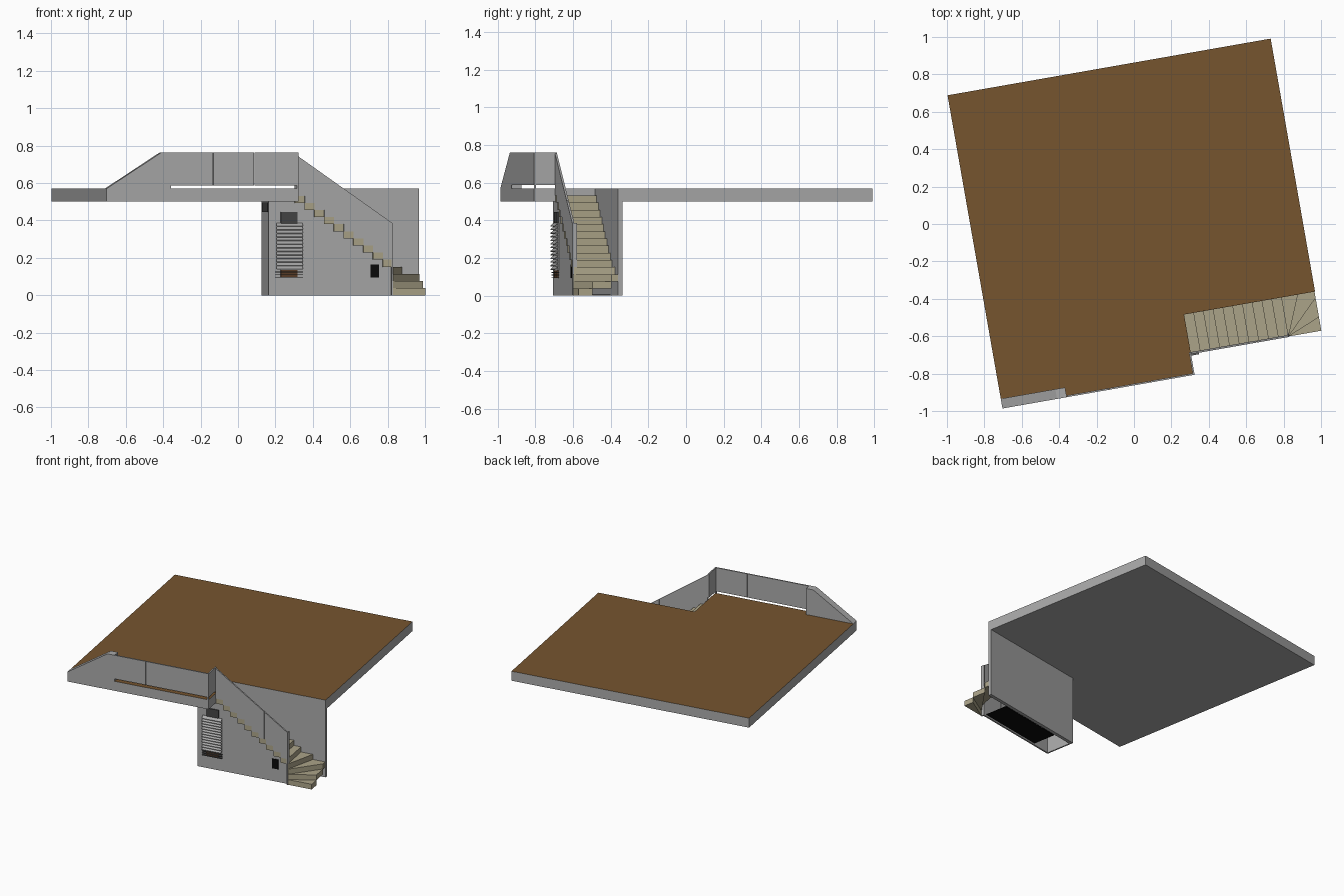
import bpy, bmesh, math

if "Cube" in bpy.data.objects:
    bpy.data.objects.remove(bpy.data.objects["Cube"], do_unlink=True)

TURN = math.radians(9.95)   # the whole building is turned on its plot


def material(name, rgb):
    m = bpy.data.materials.new(name)
    m.use_nodes = True
    m.diffuse_color = (*rgb, 1)
    m.node_tree.nodes["Principled BSDF"].inputs["Base Color"].default_value = (*rgb, 1)
    return m


GRAY = material("plaster gray", (0.40, 0.40, 0.40))
BROWN = material("floor brown", (0.18, 0.09, 0.028))
TAN = material("step tan", (0.41, 0.37, 0.25))
DARK = material("vent dark gray", (0.06, 0.06, 0.06))
BLACK = material("hatch black", (0.003, 0.003, 0.003))
RUST = material("vent brown", (0.10, 0.045, 0.02))


def prism(name, pts, lo, hi, mat, axis="z"):
    """Extrude an outline: along z from (x, y) points, along y from (x, z), along x from (y, z)."""
    place = {"z": lambda p, h: (p[0], p[1], h),
             "y": lambda p, h: (p[0], h, p[1]),
             "x": lambda p, h: (h, p[0], p[1])}[axis]
    bm = bmesh.new()
    low = [bm.verts.new(place(p, lo)) for p in pts]
    high = [bm.verts.new(place(p, hi)) for p in pts]
    bm.faces.new(low)
    bm.faces.new(high)
    n = len(pts)
    for i in range(n):
        j = (i + 1) % n
        bm.faces.new((low[i], low[j], high[j], high[i]))
    bmesh.ops.recalc_face_normals(bm, faces=bm.faces)
    mesh = bpy.data.meshes.new(name)
    bm.to_mesh(mesh)
    bm.free()
    mesh.materials.append(mat)
    ob = bpy.data.objects.new(name, mesh)
    ob.rotation_euler.z = TURN
    bpy.context.collection.objects.link(ob)
    return ob


def box(name, x, y, z, mat):
    return prism(name, [(x[0], y[0]), (x[1], y[0]), (x[1], y[1]), (x[0], y[1])], *z, mat)


# Main dimensions
LEFT, RIGHT, FRONT, BACK = -0.863, 0.891, -0.85, 0.85
NOTCH_X, NOTCH_Y = 0.18, -0.523
SLAB_LOW, SLAB_TOP, RAIL_TOP = 0.5, 0.57, 0.762
OUTER = -0.735
RUN, RISE, STEPS = 0.053, 0.038, 10
PIVOT_X = NOTCH_X + RUN * STEPS

# Floor slab with a stair notch, brown on top
slab = prism("floor_slab", [(LEFT, FRONT), (NOTCH_X, FRONT), (NOTCH_X, NOTCH_Y),
                            (RIGHT, NOTCH_Y), (RIGHT, BACK), (LEFT, BACK)],
             SLAB_LOW, SLAB_TOP, GRAY)
slab.data.materials.append(BROWN)
for f in slab.data.polygons:
    if f.normal.z > 0.9:
        f.material_index = 1

# Walls below the slab
box("back_wall", (0.04, RIGHT), (NOTCH_Y, -0.499), (0, SLAB_LOW), GRAY)
box("side_wall", (0.04, 0.05), (-0.72, NOTCH_Y), (0, SLAB_LOW), GRAY)
box("side_opening", (0.036, 0.041), (-0.712, -0.53), (0.445, 0.497), DARK)
box("under_stair_floor", (0.2, 0.7), (-0.7, -0.53), (0.001, 0.006), BLACK)


def stair_line(x0, x1, drop):
    """Zigzag along the step tops from x0 to x1, lowered by drop."""
    pts = []
    for k in range(STEPS):
        a, b = NOTCH_X + RUN * k, NOTCH_X + RUN * (k + 1)
        z = SLAB_TOP - RISE * (k + 1) - drop
        a, b = max(a, x0), min(b, x1)
        if a < b:
            pts += [(a, z), (b, z)]
    return pts


# Front wall under the stairs and the stair balustrade, split at one seam
SEAM = 0.538
prism("stair_wall_upper", [(0.04, 0), (0.04, SLAB_LOW), (NOTCH_X, SLAB_LOW)]
      + stair_line(NOTCH_X, SEAM - 0.001, 0.012) + [(SEAM - 0.001, 0)],
      -0.723, -0.712, GRAY, "y")
prism("stair_wall_lower", [(SEAM + 0.001, 0)] + stair_line(SEAM + 0.001, PIVOT_X, 0.012)
      + [(PIVOT_X, 0)], -0.723, -0.712, GRAY, "y")


def rail_z(x):
    return 0.755 - 0.37 * (x - NOTCH_X) / (PIVOT_X - NOTCH_X)


for name, x0, x1 in (("stair_balustrade_upper", NOTCH_X, SEAM - 0.001),
                     ("stair_balustrade_lower", SEAM + 0.001, PIVOT_X)):
    prism(name, [(x0, rail_z(x0))] + stair_line(x0, x1, 0) + [(x1, rail_z(x1))],
          OUTER - 0.003, OUTER + 0.008, GRAY, "y")
box("stair_end_post", (PIVOT_X - 0.006, PIVOT_X + 0.002), (OUTER - 0.003, -0.712), (0, 0.385), GRAY)

# Straight steps
for k in range(STEPS):
    top = SLAB_TOP - RISE * (k + 1)
    x = NOTCH_X + RUN * k
    box(f"step_{k + 1}", (x, x + RUN), (OUTER, NOTCH_Y), (top - RISE, top), TAN)

# Winder steps fanning around the balustrade end
W, D = RIGHT - 0.003 - PIVOT_X, NOTCH_Y - OUTER


def fan_point(angle):
    c, s = math.cos(angle), math.sin(angle)
    t = min(W / max(c, 1e-6), D / max(s, 1e-6))
    return (PIVOT_X + t * c, OUTER + t * s)


corner = math.atan2(D, W)
for k in range(4):
    a0, a1 = (math.radians(90 - 22.5 * (k + i)) for i in (0, 1))
    angles = [a0, corner, a1] if a1 < corner < a0 else [a0, a1]
    top = RISE * (4 - k)
    prism(f"winder_step_{k + 1}", [(PIVOT_X, OUTER)] + [fan_point(a) for a in angles],
          top - RISE, top, TAN)

# Parapet: thick sloped end block, then thin panels above a slot
prism("parapet_end_block", [(LEFT, SLAB_TOP), (-0.567, RAIL_TOP), (-0.514, RAIL_TOP),
                            (-0.514, SLAB_TOP)], FRONT, -0.797, GRAY, "y")
SLOT = (0.588, RAIL_TOP)
edges = [-0.514, -0.283, -0.06, NOTCH_X]
for i, (x0, x1) in enumerate(zip(edges, edges[1:])):
    box(f"parapet_panel_{i + 1}", (x0 + 0.001, x1 - 0.001 * (i < 2)),
        (FRONT, FRONT + 0.009), SLOT, GRAY)
box("parapet_return", (NOTCH_X - 0.009, NOTCH_X), (FRONT + 0.009, OUTER + 0.008), SLOT, GRAY)
box("parapet_corner_post", (NOTCH_X - 0.01, NOTCH_X), (FRONT, FRONT + 0.01),
    (SLAB_TOP, SLOT[0]), GRAY)

# Louvred vent with a dark hood opening above and an open base
box("vent_hood", (0.105, 0.196), (-0.73, -0.722), (0.385, 0.445), DARK)
box("vent_back", (0.084, 0.218), (-0.729, -0.722), (0.135, 0.385), GRAY)
box("vent_base", (0.105, 0.196), (-0.73, -0.722), (0.094, 0.134), RUST)
for k in range(13):
    z = 0.137 + 0.0192 * k
    prism(f"vent_slat_{k + 1}", [(-0.728, z + 0.016), (-0.728, z + 0.019), (-0.746, z + 0.004),
                                 (-0.746, z)], 0.08, 0.222, GRAY, "x")
for k in range(3):
    z = 0.094 + 0.014 * k
    box(f"vent_base_bar_{k + 1}", (0.078, 0.224), (-0.738, -0.722), (z, z + 0.004), DARK)

# Small hatch near the foot of the stairs
box("hatch", (0.592, 0.637), (-0.728, -0.722), (0.095, 0.165), BLACK)
